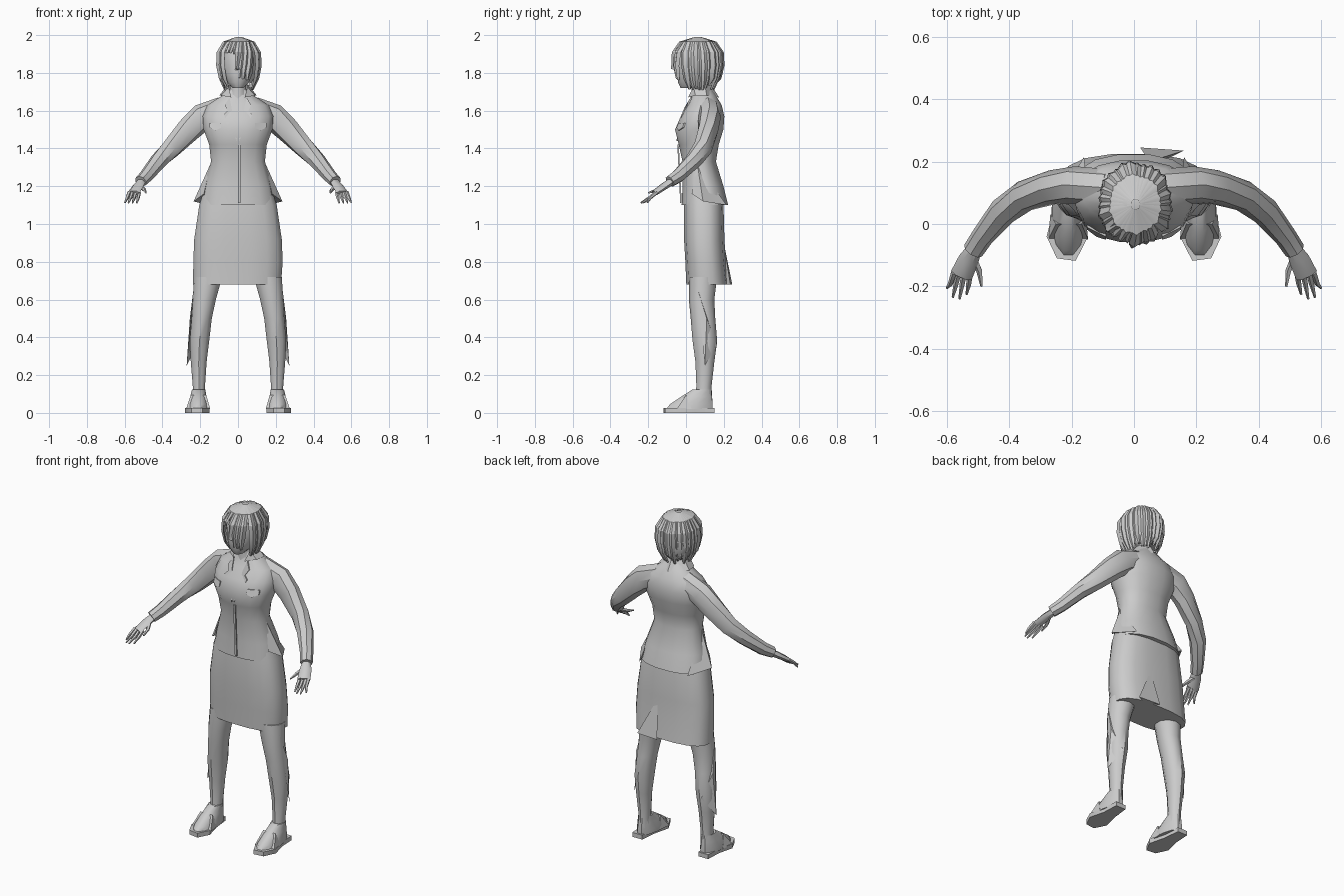
import bpy, bmesh, math, random
from mathutils import Vector

random.seed(4)
grey = bpy.data.materials.new("pale grey")
grey.diffuse_color = (0.6, 0.6, 0.6, 1)


def finish(name, verts, faces, angle=40):
    me = bpy.data.meshes.new(name)
    me.from_pydata([tuple(v) for v in verts], [], faces)
    bm = bmesh.new()
    bm.from_mesh(me)
    bmesh.ops.recalc_face_normals(bm, faces=bm.faces)
    bm.to_mesh(me)
    bm.free()
    me.materials.append(grey)
    ob = bpy.data.objects.new(name, me)
    bpy.context.collection.objects.link(ob)
    bpy.ops.object.select_all(action='DESELECT')
    ob.select_set(True)
    bpy.context.view_layer.objects.active = ob
    bpy.ops.object.shade_smooth_by_angle(angle=math.radians(angle))
    return ob


def spow(c, p):
    return math.copysign(abs(c) ** (2 / p), c)


def bridge(name, rings, angle=40, caps=True):
    n = len(rings[0])
    verts = [v for r in rings for v in r]
    faces = [(k * n + i, k * n + (i + 1) % n, (k + 1) * n + (i + 1) % n, (k + 1) * n + i)
             for k in range(len(rings) - 1) for i in range(n)]
    if caps:
        faces += [tuple(range(n)), tuple((len(rings) - 1) * n + i for i in range(n))]
    return finish(name, verts, faces, angle)


# Stack of level rings: (z, centre x, half width, front y, back y)
def stack(name, secs, n=14, p=2.0, angle=40):
    rings = []
    for z, cx, rx, y0, y1 in secs:
        ring = []
        for i in range(n):
            a = 2 * math.pi * (i + 0.5) / n
            ring.append((cx + rx * spow(math.cos(a), p),
                         (y0 + y1) / 2 + (y1 - y0) / 2 * spow(math.sin(a), p), z))
        rings.append(ring)
    return bridge(name, rings, angle)


# Tube along a path: (x, y, z, side radius, up radius)
def tube(name, pts, n=8):
    P = [Vector(q[:3]) for q in pts]
    rings = []
    for k, q in enumerate(pts):
        t = (P[min(k + 1, len(P) - 1)] - P[max(k - 1, 0)]).normalized()
        side = t.cross(Vector((0, 0, 1))).normalized()
        up = side.cross(t)
        rings.append([P[k] + side * q[3] * math.cos(2 * math.pi * i / n)
                      + up * q[4] * math.sin(2 * math.pi * i / n) for i in range(n)])
    return bridge(name, rings)


# Jacket body
jacket = [(1.10, 0, 0.205, -0.025, 0.225), (1.20, 0, 0.185, -0.02, 0.20),
          (1.33, 0, 0.145, -0.02, 0.16), (1.42, 0, 0.155, -0.04, 0.175),
          (1.50, 0, 0.185, -0.06, 0.20), (1.57, 0, 0.19, -0.03, 0.205),
          (1.63, 0, 0.165, 0.005, 0.19), (1.68, 0, 0.085, 0.03, 0.16),
          (1.71, 0, 0.055, 0.035, 0.14)]
stack("jacket", jacket, 16, 2.3)


def front(x, z, gap=0.006):
    for a, b in zip(jacket, jacket[1:]):
        if a[0] <= z <= b[0]:
            t = (z - a[0]) / (b[0] - a[0])
            rx, y0, y1 = (a[i] + t * (b[i] - a[i]) for i in (2, 3, 4))
            s = max(0, 1 - min(1, abs(x / rx)) ** 2.3) ** (1 / 2.3)
            return Vector((x, (y0 + y1) / 2 - (y1 - y0) / 2 * s - gap, z))


def plate(name, outline):
    pts = [front(x, z) for x, z in outline]
    n = len(pts)
    back = [v + Vector((0, 0.008, 0)) for v in pts]
    faces = [tuple(range(n)), tuple(range(n, 2 * n))]
    faces += [(i, (i + 1) % n, n + (i + 1) % n, n + i) for i in range(n)]
    finish(name, pts + back, faces, 20)


# Jacket front overlap
plate("front_seam", [(0, 1.11), (0.012, 1.11), (0.012, 1.42), (0, 1.42)])

# Skirt with a slightly flared, boxy hem
stack("skirt", [(0.68, -0.005, 0.236, 0.0, 0.225), (0.80, 0, 0.24, -0.005, 0.212),
                (0.92, 0, 0.235, -0.012, 0.205), (1.10, 0, 0.208, -0.012, 0.20),
                (1.25, 0, 0.16, 0.0, 0.17)], 16, 2.7)
finish("skirt_back_pleat", [(0.05, 0.2, 0.9), (0.02, 0.245, 0.68), (0.16, 0.235, 0.68),
                            (0.09, 0.2, 0.68)], [(0, 1, 2), (0, 1, 3), (0, 2, 3), (1, 2, 3)])

# Neck and head
stack("neck", [(1.64, 0, 0.06, 0.02, 0.13), (1.72, 0, 0.045, 0.03, 0.12),
               (1.80, 0, 0.045, 0.02, 0.12)], 10)
stack("face", [(1.72, 0, 0.03, -0.03, 0.05), (1.75, 0, 0.06, -0.045, 0.10),
               (1.80, 0, 0.08, -0.05, 0.14), (1.88, 0, 0.088, -0.048, 0.15),
               (1.94, 0, 0.07, -0.03, 0.14)], 12)
finish("nose", [(0, -0.05, 1.865), (-0.016, -0.046, 1.815), (0.016, -0.046, 1.815),
                (0, -0.075, 1.82)], [(0, 1, 3), (0, 3, 2), (1, 2, 3), (0, 2, 1)], 20)

# Hair: inner cap and overlapping ragged locks that leave the face open
stack("hair_cap", [(1.75, 0, 0.075, 0.05, 0.165), (1.80, 0, 0.10, 0.04, 0.185),
                   (1.86, 0, 0.105, 0.0, 0.19), (1.92, 0, 0.098, -0.04, 0.175),
                   (1.965, 0, 0.07, -0.01, 0.14), (1.985, 0, 0.025, 0.04, 0.09)], 14)
rows = [(1.99, 0.015), (1.965, 0.085), (1.91, 0.118), (1.84, 0.122), (1.77, 0.108), (1.725, 0.08)]
verts, faces = [], []
for i in range(30):
    ang = 2 * math.pi * i / 30
    away = abs((ang - 1.5 * math.pi + math.pi) % (2 * math.pi) - math.pi)
    # front locks stop at the forehead, with a longer sweep on one side
    end = 6 if away > 0.75 else (5 if math.cos(ang) > 0.25 else 4 if math.cos(ang) > 0 else 3)
    lift = random.uniform(0.97, 1.07)
    base = len(verts)
    for k, (z, r) in enumerate(rows[:end]):
        w = 0.16 * (0.45 if k == end - 1 else 1)
        drop = random.uniform(-0.02, 0.015) if k == end - 1 else 0
        lean = 0.07 * k * (-1 if away < 0.9 else 0.3)
        for da, h in ((-w, 0.96), (0, 1.04), (w, 0.96)):
            a = ang + da + lean
            verts.append((0.005 + r * lift * h * 0.93 * math.cos(a),
                          0.063 + r * lift * h * 1.07 * math.sin(a), z + drop))
    for k in range(end - 1):
        for j in (0, 1):
            q = base + k * 3 + j
            faces.append((q, q + 1, q + 4, q + 3))
finish("hair_locks", verts, faces, 25)

for s, side in ((-1, "left"), (1, "right")):
    # Lapel, chest pocket flap and open collar
    plate(side + "_lapel", [(s * 0.006, 1.44), (s * 0.075, 1.58), (s * 0.055, 1.60),
                            (s * 0.07, 1.63), (s * 0.045, 1.67), (s * 0.035, 1.62)])
    plate(side + "_pocket_flap", [(s * 0.09, 1.535), (s * 0.15, 1.535),
                                  (s * 0.15, 1.51), (s * 0.12, 1.495), (s * 0.09, 1.51)])
    finish(side + "_collar", [(s * 0.035, 0.01, 1.67), (s * 0.09, 0.05, 1.68), (s * 0.10, 0.11, 1.68),
                              (0, 0.175, 1.67), (0, 0.135, 1.735), (s * 0.055, 0.10, 1.735),
                              (s * 0.05, 0.04, 1.725)],
           [(0, 1, 6), (1, 2, 5, 6), (2, 3, 4, 5)], 20)
    # Pointed jacket tail over the hip
    finish(side + "_jacket_tail", [(s * 0.145, 0.06, 1.32), (s * 0.235, 0.09, 1.12),
                                   (s * 0.16, 0.215, 1.10), (s * 0.18, 0.03, 1.16)],
           [(0, 1, 2), (0, 3, 1), (1, 3, 2), (0, 2, 3)], 20)
    # Sleeve
    tube(side + "_sleeve", [(s * 0.08, 0.115, 1.61, 0.06, 0.065), (s * 0.19, 0.125, 1.565, 0.06, 0.072),
                            (s * 0.26, 0.118, 1.50, 0.055, 0.066), (s * 0.35, 0.09, 1.405, 0.05, 0.055),
                            (s * 0.42, 0.04, 1.335, 0.046, 0.045), (s * 0.485, -0.04, 1.255, 0.036, 0.037),
                            (s * 0.515, -0.085, 1.225, 0.034, 0.032)])
    # Hand with spread fingers
    tube(side + "_palm", [(s * 0.505, -0.07, 1.23, 0.022, 0.02), (s * 0.53, -0.115, 1.20, 0.033, 0.018),
                          (s * 0.553, -0.165, 1.165, 0.036, 0.014)], 6)
    for k, (dx, tip) in enumerate(((-0.027, -0.225), (-0.008, -0.24), (0.01, -0.235), (0.026, -0.205))):
        tube(f"{side}_finger_{k}", [(s * (0.55 + dx), -0.155, 1.168, 0.01, 0.011),
                                    (s * (0.558 + dx * 1.1), -0.19, 1.14, 0.009, 0.01),
                                    (s * (0.568 + dx * 1.2), tip, 1.112, 0.004, 0.004)], 5)
    tube(side + "_thumb", [(s * 0.515, -0.105, 1.20, 0.012, 0.012), (s * 0.495, -0.15, 1.18, 0.01, 0.01),
                           (s * 0.488, -0.20, 1.165, 0.004, 0.004)], 5)
    # Leg
    stack(side + "_leg", [(0.06, s * 0.208, 0.034, 0.045, 0.14), (0.14, s * 0.207, 0.034, 0.055, 0.135),
                          (0.27, s * 0.208, 0.044, 0.05, 0.15), (0.38, s * 0.204, 0.054, 0.035, 0.165),
                          (0.50, s * 0.192, 0.056, 0.025, 0.155), (0.60, s * 0.178, 0.064, 0.015, 0.15),
                          (0.72, s * 0.158, 0.078, 0.015, 0.165)], 10)
    # Loose trouser-like fold along the outer calf
    finish(side + "_calf_fold", [(s * 0.235, 0.06, 0.66), (s * 0.255, 0.11, 0.50), (s * 0.272, 0.10, 0.25),
                                 (s * 0.215, 0.165, 0.36)], [(0, 1, 3), (1, 2, 3), (0, 1, 2), (0, 2, 3)], 20)
    # Foot tapering to the toes, on a flat sole
    stack(side + "_foot", [(0.02, s * 0.21, 0.056, -0.108, 0.145), (0.045, s * 0.21, 0.054, -0.09, 0.145),
                           (0.085, s * 0.21, 0.045, -0.03, 0.14), (0.125, s * 0.208, 0.036, 0.035, 0.135)], 12)
    sole = [(-0.025, 0.15), (0.04, 0.15), (0.045, 0.05), (0.068, -0.04), (0.035, -0.11),
            (-0.025, -0.118), (-0.06, -0.05), (-0.035, 0.05)]
    bridge(side + "_sole", [[(s * (0.212 + x), y, z) for x, y in sole] for z in (0, 0.026)])
    # Shoe strap over the instep
    finish(side + "_strap", [(s * 0.147, -0.05, 0.02), (s * 0.275, -0.05, 0.02), (s * 0.25, 0.0, 0.095),
                             (s * 0.168, 0.0, 0.095), (s * 0.155, 0.03, 0.02), (s * 0.268, 0.03, 0.02)],
           [(0, 1, 2, 3), (0, 3, 4), (1, 5, 2), (2, 5, 4, 3)], 20)
